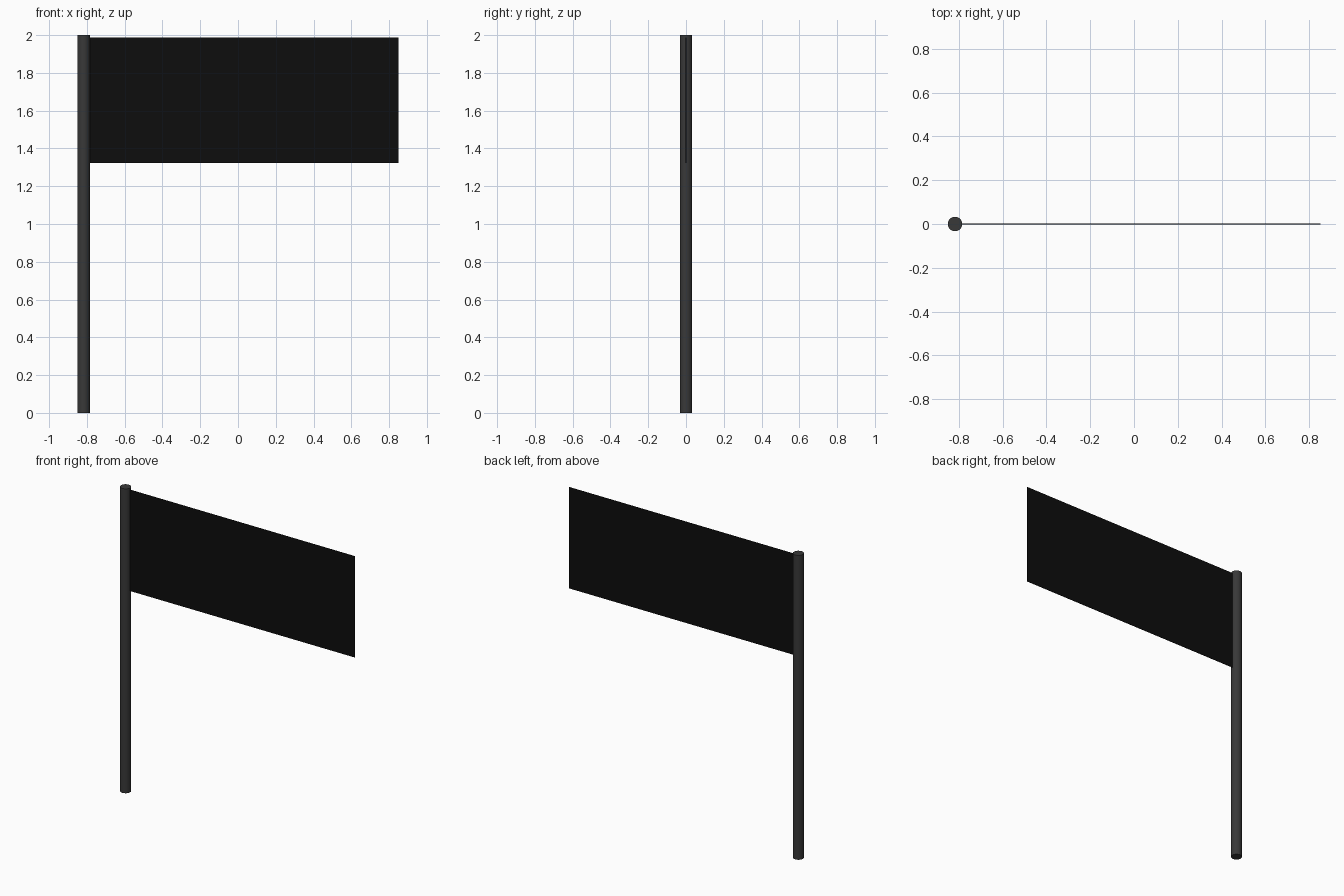
import bpy
import math

if "Cube" in bpy.data.objects:
    bpy.data.objects.remove(bpy.data.objects["Cube"])


def paint(obj, name, value):
    mat = bpy.data.materials.new(name)
    mat.diffuse_color = (value, value, value, 1)
    mat.use_nodes = True
    mat.node_tree.nodes["Principled BSDF"].inputs["Base Color"].default_value = mat.diffuse_color
    obj.data.materials.append(mat)


# Round upright pole
R = 0.033
bpy.ops.mesh.primitive_cylinder_add(vertices=32, radius=R, depth=2.0,
                                    location=(-0.85 + R, 0, 1.0))
pole = bpy.context.object
pole.name = "pole"
bpy.ops.object.shade_smooth_by_angle(angle=math.radians(40))
paint(pole, "dark_grey", 0.04)

# Thin flat flag, its inner edge tucked just into the pole
x0, x1, z0, z1 = -0.80, 0.85, 1.323, 1.988
bpy.ops.mesh.primitive_cube_add(size=1, location=((x0 + x1) / 2, 0, (z0 + z1) / 2))
flag = bpy.context.object
flag.name = "flag"
flag.scale = (x1 - x0, 0.003, z1 - z0)
bpy.ops.object.transform_apply(location=False, rotation=False, scale=True)
paint(flag, "black", 0.004)
